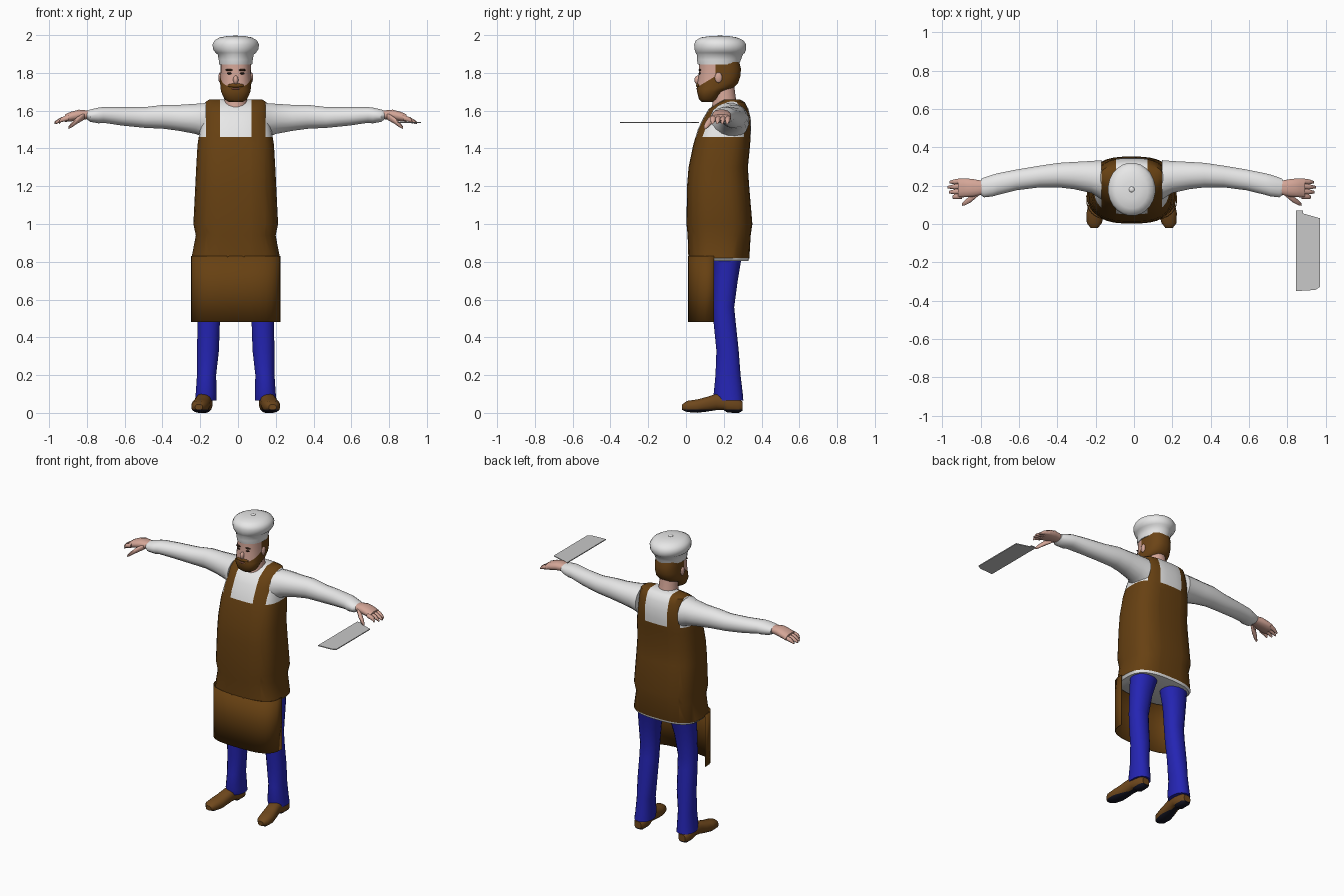
import bpy, bmesh, math
from mathutils import Vector

if "Cube" in bpy.data.objects:
    bpy.data.objects.remove(bpy.data.objects["Cube"])

CX = -0.012  # body centre line


def material(name, r, g, b):
    m = bpy.data.materials.new(name)
    m.diffuse_color = (r, g, b, 1)
    m.use_nodes = True
    m.node_tree.nodes["Principled BSDF"].inputs["Base Color"].default_value = m.diffuse_color
    return m


WHITE = material("white_cloth", 0.8, 0.8, 0.8)
APRON = material("apron_brown", 0.135, 0.052, 0.006)
HAIR = material("hair_brown", 0.15, 0.058, 0.008)
SKIN = material("skin", 0.66, 0.38, 0.31)
BLUE = material("trouser_blue", 0.018, 0.018, 0.45)
SHOE = material("shoe_brown", 0.16, 0.065, 0.012)
BLACK = material("sole_black", 0.008, 0.008, 0.018)
STEEL = material("steel", 0.58, 0.58, 0.58)
DARK = material("dark_brown", 0.03, 0.013, 0.006)
LIP = material("lip", 0.4, 0.14, 0.11)


def ring(axis, pos, u0, u1, v0, v1, n=20, e=2.0):
    """Superellipse across an axis, spanning u0..u1 and v0..v1."""
    pts = []
    for i in range(n):
        a = 2 * math.pi * (i + 0.5) / n
        c, s = math.cos(a), math.sin(a)
        u = (u0 + u1) / 2 + (u1 - u0) / 2 * math.copysign(abs(c) ** (2 / e), c)
        v = (v0 + v1) / 2 + (v1 - v0) / 2 * math.copysign(abs(s) ** (2 / e), s)
        pts.append(Vector({'z': (u, v, pos), 'x': (pos, u, v), 'y': (u, pos, v)}[axis]))
    return pts


def finish(name, bm, mats, rule=None, side=1, angle=40):
    for v in bm.verts:
        v.co.x = CX + side * v.co.x
    bmesh.ops.recalc_face_normals(bm, faces=bm.faces)
    if rule:
        for f in bm.faces:
            c = f.calc_center_median()
            f.material_index = rule(Vector((side * (c.x - CX), c.y, c.z)))
    me = bpy.data.meshes.new(name)
    bm.to_mesh(me)
    bm.free()
    ob = bpy.data.objects.new(name, me)
    bpy.context.collection.objects.link(ob)
    for m in mats:
        me.materials.append(m)
    bpy.ops.object.select_all(action='DESELECT')
    ob.select_set(True)
    bpy.context.view_layer.objects.active = ob
    bpy.ops.object.shade_smooth_by_angle(angle=math.radians(angle))
    return ob


def loft(name, rings, mats, rule=None, cuts=(), side=1, angle=40):
    """Skin over rings, sliced along planes so colours get clean borders."""
    bm = bmesh.new()
    rows = [[bm.verts.new(p) for p in r] for r in rings]
    n = len(rows[0])
    for a, b in zip(rows, rows[1:]):
        for i in range(n):
            j = (i + 1) % n
            bm.faces.new((a[i], a[j], b[j], b[i]))
    bm.faces.new(rows[0])
    bm.faces.new(rows[-1])
    for co, no in cuts:
        bmesh.ops.bisect_plane(bm, geom=bm.verts[:] + bm.edges[:] + bm.faces[:],
                               plane_co=co, plane_no=no)
    return finish(name, bm, mats, rule, side, angle)


def tube(name, pts, mat, side=1):
    """Tapered finger along x; points are x, y, z, radius."""
    return loft(name, [ring('x', x, y - r, y + r, z - r, z + r, 8) for x, y, z, r in pts],
                [mat], side=side, angle=60)


def ball(name, loc, size, mat, side=1):
    bm = bmesh.new()
    bmesh.ops.create_uvsphere(bm, u_segments=12, v_segments=8, radius=1)
    for v in bm.verts:
        v.co = Vector(loc) + v.co * Vector(size)
    return finish(name, bm, [mat], side=side, angle=60)


def z_rings(rows, n, e):
    return [ring('z', z, -h, h, a, b, n, e) for z, h, a, b in rows]


# Torso: apron body with shoulder straps over a white shirt
def torso_rule(c):
    if c.z < 0.82:
        return 1
    if c.z < 1.46:
        return 0
    return 0 if 0.083 < abs(c.x) < 0.158 else 1


torso = [(0.805, .222, .03, .33), (0.82, .235, .012, .336), (0.94, .212, .008, .343),
         (1.0, .225, .002, .352), (1.2, .215, .005, .335), (1.3, .21, .013, .328),
         (1.42, .203, .038, .34), (1.5, .19, .062, .345), (1.56, .178, .09, .343),
         (1.61, .172, .12, .33), (1.645, .162, .175, .312), (1.66, .14, .205, .285)]
loft("shirt_and_apron", z_rings(torso, 32, 2.8), [APRON, WHITE], torso_rule,
     [((0, 0, 1.46), (0, 0, 1))] + [((x, 0, 0), (1, 0, 0)) for x in (-.158, -.083, .083, .158)])

# Apron front flap, open at the back
bm = bmesh.new()
cols = []
for i in range(17):
    a = math.pi * (1 + i / 16)
    c, s = math.cos(a), math.sin(a)
    x = 0.235 * math.copysign(abs(c) ** 0.65, c)
    y = 0.148 - 0.134 * abs(s) ** 0.65
    cols.append([bm.verts.new((x, y, z)) for z in (0.48, 0.66, 0.83)])
for a, b in zip(cols, cols[1:]):
    for k in (0, 1):
        bm.faces.new((a[k], b[k], b[k + 1], a[k + 1]))
flap = finish("apron_flap", bm, [APRON])
solid = flap.modifiers.new("thickness", 'SOLIDIFY')
solid.thickness = 0.005
solid.offset = 0

# Neck
loft("neck", z_rings([(1.6, .068, .13, .28), (1.665, .06, .145, .265), (1.74, .055, .14, .255)],
                     16, 2), [SKIN])


# Head with beard and hair
def head_rule(c):
    if c.y > 0.155 and c.z > 1.715:
        return 1
    return 1 if c.z < 1.725 + 0.6 * (c.y - 0.06) and c.y < 0.2 else 0


head = [(1.645, .035, .085, .14), (1.66, .06, .068, .165), (1.70, .078, .058, .2),
        (1.72, .081, .058, .25), (1.745, .083, .06, .276), (1.78, .083, .066, .288),
        (1.82, .082, .068, .292), (1.87, .082, .07, .28)]
loft("head", z_rings(head, 24, 2.4), [SKIN, HAIR], head_rule,
     [((0, .155, 0), (0, 1, 0)), ((0, .06, 1.725), (0, -.6, 1)), ((0, 0, 1.715), (0, 0, 1))])
ball("nose", (0, .064, 1.762), (.014, .02, .024), SKIN)
ball("moustache", (0, .066, 1.733), (.045, .013, .012), HAIR)
ball("mouth", (0, .06, 1.716), (.022, .006, .005), LIP)
for s in (-1, 1):
    ball("ear", (.083, .172, 1.775), (.009, .02, .028), SKIN, s)
    ball("eye", (.034, .073, 1.797), (.014, .006, .005), DARK, s)
    ball("eyebrow", (.034, .073, 1.815), (.02, .007, .006), DARK, s)

# Cook's hat
hat = [(1.845, .088, .062, .282), (1.87, .091, .056, .292), (1.897, .096, .056, .302),
       (1.906, .108, .05, .312), (1.925, .121, .044, .32), (1.95, .124, .042, .32),
       (1.972, .113, .05, .305), (1.988, .085, .08, .27), (1.995, .045, .13, .225)]
loft("hat", z_rings(hat, 24, 2), [WHITE], angle=50)
ball("hat_button", (0, .18, 1.994), (.015, .015, .006), WHITE)

arm = [(.157, .125, .335, 1.45, 1.642), (.21, .16, .33, 1.475, 1.638), (.3, .18, .325, 1.492, 1.632),
       (.38, .19, .32, 1.503, 1.632), (.48, .19, .305, 1.508, 1.62), (.6, .175, .285, 1.52, 1.62),
       (.70, .15, .265, 1.535, 1.62), (.725, .143, .258, 1.532, 1.617),
       (.77, .138, .243, 1.54, 1.607), (.787, .15, .235, 1.553, 1.6)]
palm = [(.77, .155, .225, 1.556, 1.6), (.83, .14, .236, 1.55, 1.606),
        (.875, .138, .24, 1.542, 1.594), (.905, .135, .238, 1.54, 1.58)]
leg = [(.86, .02, .21, .13, .31), (.8, .035, .205, .145, .292), (.7, .062, .205, .145, .275),
       (.56, .08, .203, .142, .256), (.48, .083, .203, .145, .264), (.33, .088, .206, .16, .28),
       (.2, .103, .206, .155, .29), (.1, .1, .213, .145, .302), (.065, .1, .217, .155, .305)]
shoe = [(-.02, .195, .02, .015, .045), (.005, .195, .04, .004, .064), (.06, .188, .048, 0, .072),
        (.11, .18, .045, .006, .085), (.16, .172, .042, .014, .102), (.2, .167, .042, .014, .1),
        (.22, .165, .042, 0, .1), (.28, .165, .038, 0, .075), (.298, .165, .025, .01, .06)]

for s in (-1, 1):
    # Arms and hands
    loft("sleeve", [ring('x', *r, 16, 2.1) for r in arm], [WHITE], side=s)
    loft("palm", [ring('x', *r, 12, 2.4) for r in palm], [SKIN], side=s, angle=60)
    for i, tip in enumerate((.935, .953, .96, .95)):
        y = .146 + .026 * i
        tube("finger", [(.885, y, 1.562, .016), (.925, y - .004, 1.552, .014),
                        (tip, y - .006, 1.536, .007)], SKIN, s)
    tube("thumb", [(.80, .165, 1.572, .02), (.84, .13, 1.548, .019),
                   (.868, .112, 1.525, .015), (.885, .102, 1.51, .008)], SKIN, s)
    # Trousers and shoes
    loft("trouser_leg", [ring('z', *r, 16, 2.2) for r in leg], [BLUE], side=s)
    loft("shoe", [ring('y', y, x - h, x + h, a, b, 16, 2.4) for y, x, h, a, b in shoe],
         [SHOE, BLACK], lambda c: 1 if c.z < .017 else 0, [((0, 0, .017), (0, 0, 1))], s)

# Cleaver held flat ahead of the hand
bm = bmesh.new()
outline = [(.845, .07), (.882, .07), (.882, .055), (.97, .03), (.97, -.328), (.945, -.344), (.845, -.35)]
face = bm.faces.new([bm.verts.new((x - CX, y, 1.535)) for x, y in outline])
ext = bmesh.ops.extrude_face_region(bm, geom=[face])
for v in ext["geom"]:
    if isinstance(v, bmesh.types.BMVert):
        v.co.z += 0.006
finish("cleaver", bm, [STEEL])
